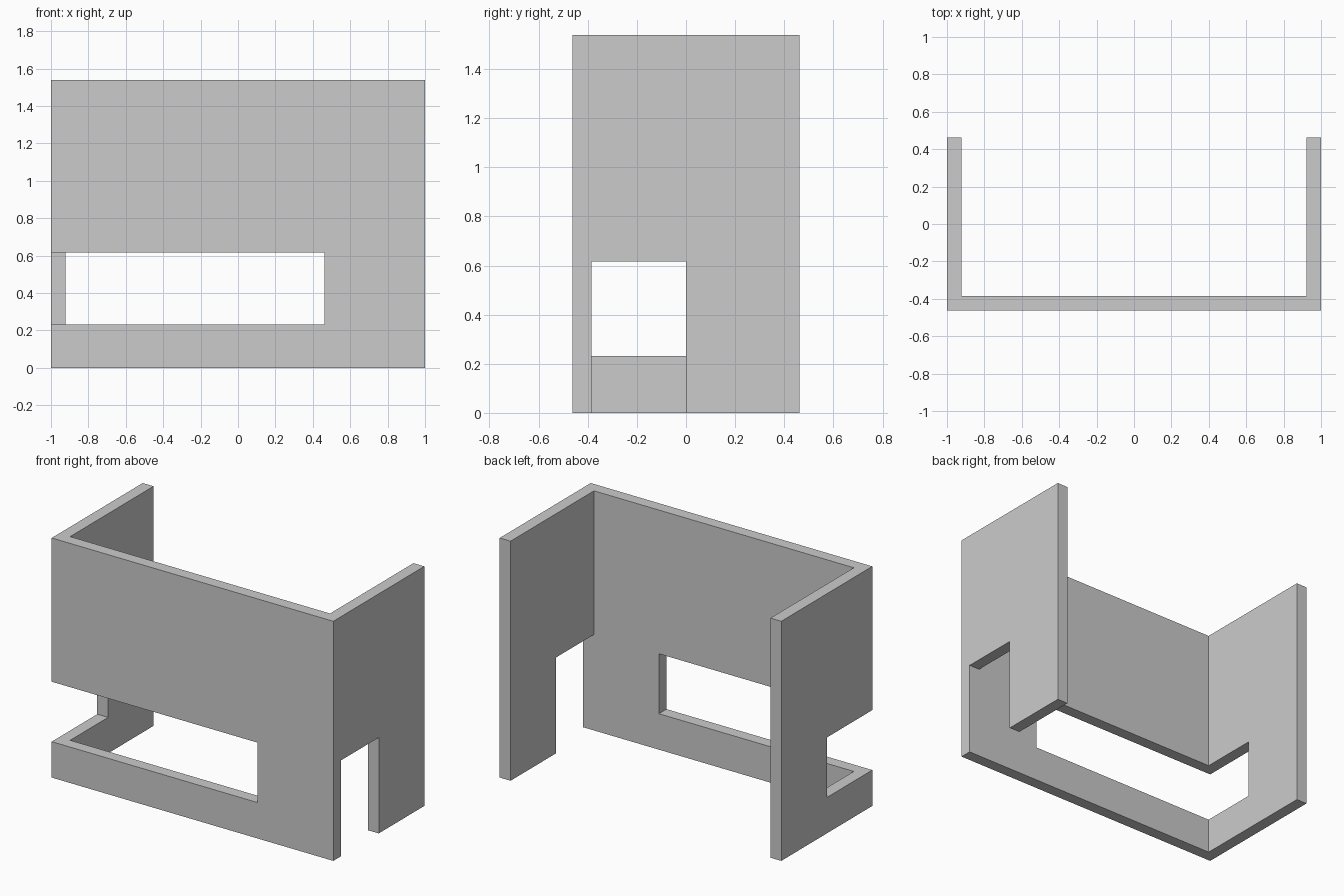
import bpy
import bmesh

if "Cube" in bpy.data.objects:
    bpy.data.objects.remove(bpy.data.objects["Cube"])

U = 1 / 13                       # wall thickness, the module of the whole model
W, D, H = 13 * U, 6 * U, 20 * U  # half width, half depth, height


def extrude_profile(name, points, z0, z1):
    """Solid prism from a counter-clockwise plan outline."""
    bm = bmesh.new()
    face = bm.faces.new([bm.verts.new((x, y, z0)) for x, y in points])
    top = bmesh.ops.extrude_face_region(bm, geom=[face], use_keep_orig=True)
    verts = [g for g in top["geom"] if isinstance(g, bmesh.types.BMVert)]
    bmesh.ops.translate(bm, verts=verts, vec=(0, 0, z1 - z0))
    bmesh.ops.recalc_face_normals(bm, faces=bm.faces)
    mesh = bpy.data.meshes.new(name)
    bm.to_mesh(mesh)
    bm.free()
    obj = bpy.data.objects.new(name, mesh)
    bpy.context.collection.objects.link(obj)
    return obj


def cut_box(target, name, x, y, z):
    """Cut a box-shaped opening and remove the cutter."""
    cutter = extrude_profile(name, [(x[0], y[0]), (x[1], y[0]), (x[1], y[1]), (x[0], y[1])], *z)
    cutter.hide_render = True
    mod = target.modifiers.new(name, 'BOOLEAN')
    mod.operation = 'DIFFERENCE'
    mod.solver = 'EXACT'
    mod.object = cutter
    bpy.context.view_layer.objects.active = target
    bpy.ops.object.modifier_apply(modifier=name)
    bpy.data.objects.remove(cutter)


# U-shaped walls, open at the back
walls = extrude_profile("walls", [
    (-W, -D), (W, -D), (W, D), (W - U, D),
    (W - U, -D + U), (-W + U, -D + U), (-W + U, D), (-W, D)], 0, H)

# Long window wrapping round the front left corner
cut_box(walls, "corner_window", (-W - U, 6 * U), (-D - U, 0), (3 * U, 8 * U))

# Doorway in the right wall, directly behind the front wall
cut_box(walls, "doorway", (W - 2 * U, W + U), (-D + U, 0), (-U, 8 * U))
